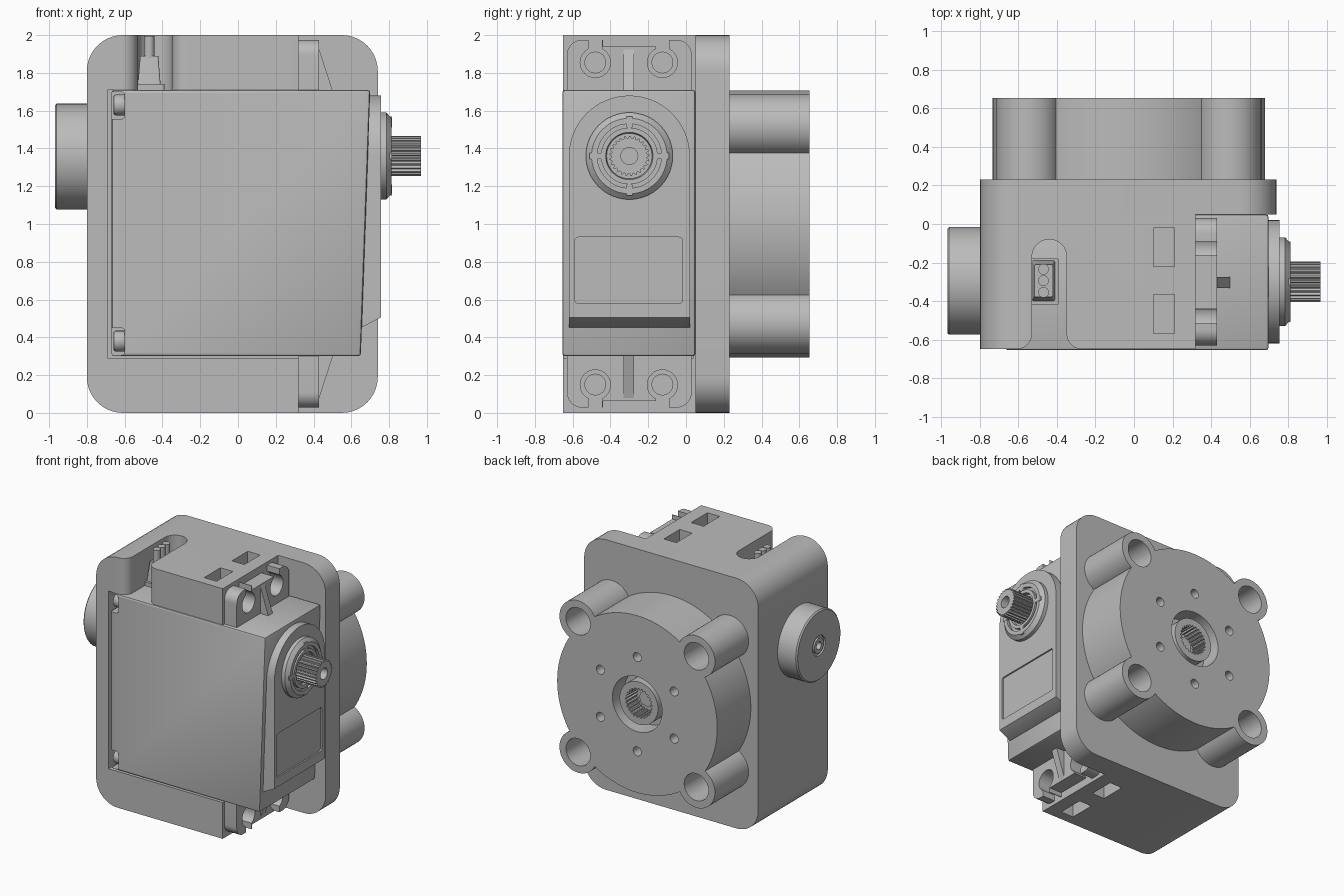
import bpy, bmesh
from math import sin, cos, pi, radians
from mathutils import Vector, Matrix

cube = bpy.data.objects.get("Cube")
if cube:
    bpy.data.objects.remove(cube, do_unlink=True)

grey = bpy.data.materials.new("plain grey")
grey.use_nodes = True
GREY = (0.5, 0.5, 0.5, 1)
grey.diffuse_color = GREY
grey.node_tree.nodes["Principled BSDF"].inputs["Base Color"].default_value = GREY


# ---- helpers ----
def to_3d(axis, a, b, depth):
    """Place a flat point (a, b) at a depth along the given axis."""
    return {"X": (depth, a, b), "Y": (a, depth, b), "Z": (a, b, depth)}[axis]


def finish(name, bm):
    bmesh.ops.recalc_face_normals(bm, faces=bm.faces)
    mesh = bpy.data.meshes.new(name)
    bm.to_mesh(mesh)
    bm.free()
    mesh.materials.append(grey)
    ob = bpy.data.objects.new(name, mesh)
    bpy.context.collection.objects.link(ob)
    return ob


def prism(name, axis, points, lo, hi, taper=1.0):
    bm = bmesh.new()
    n = len(points)
    ca = sum(p[0] for p in points) / n
    cb = sum(p[1] for p in points) / n
    low = [bm.verts.new(to_3d(axis, a, b, lo)) for a, b in points]
    top = [bm.verts.new(to_3d(axis, ca + (a - ca) * taper, cb + (b - cb) * taper, hi))
           for a, b in points]
    bm.faces.new(low)
    bm.faces.new(top)
    for i in range(n):
        j = (i + 1) % n
        bm.faces.new((low[i], low[j], top[j], top[i]))
    return finish(name, bm)


def arc(a, b, r, start, end, steps=10):
    return [(a + r * cos(radians(start + (end - start) * i / steps)),
             b + r * sin(radians(start + (end - start) * i / steps))) for i in range(steps + 1)]


def circle(a, b, r, n=48):
    return arc(a, b, r, 0, 360, n)[:-1]


def rect(a0, b0, a1, b1, r=0.0, rounded="1111"):
    """Rectangle from lower left, counter-clockwise, with chosen corners rounded."""
    pts = []
    corners = ((a0, b0, 1, 1), (a1, b0, -1, 1), (a1, b1, -1, -1), (a0, b1, 1, -1))
    for i, (a, b, sa, sb) in enumerate(corners):
        if r and rounded[i] == "1":
            pts += arc(a + sa * r, b + sb * r, r, 180 + 90 * i, 270 + 90 * i)
        else:
            pts.append((a, b))
    return pts


def lathe_x(name, profile, y, z, steps=64):
    """Revolve (x, radius) points about an axis along x."""
    bm = bmesh.new()
    verts = [bm.verts.new((x, y + r, z)) for x, r in profile]
    edges = [bm.edges.new(pair) for pair in zip(verts, verts[1:])]
    bmesh.ops.spin(bm, geom=verts + edges, cent=(0, y, z), axis=(1, 0, 0),
                   angle=2 * pi, steps=steps)
    bmesh.ops.remove_doubles(bm, verts=bm.verts, dist=0.0001)
    return finish(name, bm)


def apply(ob, mod):
    bpy.context.view_layer.objects.active = ob
    bpy.ops.object.modifier_apply(modifier=mod.name)


def boolean(ob, other, operation="DIFFERENCE"):
    mod = ob.modifiers.new("cut", "BOOLEAN")
    mod.operation = operation
    mod.solver = "EXACT"
    mod.object = other
    apply(ob, mod)
    bpy.data.objects.remove(other, do_unlink=True)


def cut(ob, axis, points, lo, hi):
    boolean(ob, prism("cutter", axis, points, lo, hi))


def bevel(ob, width):
    mod = ob.modifiers.new("bevel", "BEVEL")
    mod.width = width
    mod.segments = 2
    apply(ob, mod)


AY, AZ = -0.3, 1.36      # drive axis
GX, GZ = -0.027, 1.0     # rear gearbox centre

# ---- bracket: rear plate and C-shaped housing ----
prism("back_plate", "Y", rect(-0.8, 0, 0.74, 2, 0.19), 0.05, 0.23)
housing = prism("housing", "Y", rect(-0.8, 0, 0.32, 2, 0.19, "1001"), -0.65, 0.05)
cut(housing, "Y", rect(-0.69, 0.29, 0.5, 1.71), -0.8, 0.04)
slot = ([(-0.27, -0.67), (-0.27, -0.65)] + arc(-0.27, -0.57, 0.08, 270, 180)
        + arc(-0.44, -0.17, 0.09, 0, 180, 16)
        + arc(-0.61, -0.57, 0.08, 0, -90) + [(-0.61, -0.67)])
cut(housing, "Z", slot, 1.6, 2.1)
for y0, y1 in ((-0.57, -0.365), (-0.22, -0.02)):
    cut(housing, "Z", rect(0.1, y0, 0.21, y1), 1.78, 2.1)
    cut(housing, "Z", rect(0.1, y0, 0.21, y1), -0.1, 0.22)
for y in (-0.48, -0.125):
    for z in (0.15, 1.855):
        cut(housing, "X", circle(y, z, 0.055, 24), 0.02, 0.4)

# ---- side idler hub ----
lathe_x("idler_hub", [(-0.8, 0), (-0.8, 0.28), (-0.96, 0.28), (-0.97, 0.27), (-0.97, 0.08),
                      (-0.955, 0.08), (-0.955, 0.06), (-0.97, 0.06), (-0.97, 0.03),
                      (-0.93, 0.03), (-0.93, 0)], -0.295, 1.357)

# ---- rear gearbox: drum with four lugs ----
drum = prism("gearbox", "Y", circle(GX, GZ, 0.708, 96), 0.22, 0.655)
lugs = [(GX + sx * 0.523, GZ + sz * 0.523) for sx in (-1, 1) for sz in (-1, 1)]
for x, z in lugs:
    boolean(drum, prism("lug", "Y", circle(x, z, 0.165), 0.22, 0.655), "UNION")
for x, z in lugs:
    cut(drum, "Y", circle(x, z, 0.108, 32), 0.235, 0.7)
for i in range(6):
    a = pi / 6 + i * pi / 3
    cut(drum, "Y", circle(GX + 0.377 * cos(a), GZ + 0.377 * sin(a), 0.036, 20), 0.5, 0.7)
cut(drum, "Y", circle(GX, GZ, 0.22), 0.5, 0.7)


def gear(a, b, outer, inner, teeth):
    return [(a + r * cos(2 * pi * (i + f) / teeth), b + r * sin(2 * pi * (i + f) / teeth))
            for i in range(teeth) for f, r in ((0, outer), (0.3, outer), (0.5, inner), (0.8, inner))]


socket = prism("output_socket", "Y", circle(GX, GZ, 0.17), 0.49, 0.635)
cut(socket, "Y", gear(GX, GZ, 0.118, 0.105, 25), 0.5, 0.7)
prism("socket_screw", "Y", circle(GX, GZ, 0.06, 24), 0.49, 0.54)

# ---- servo case ----
case = prism("servo_case", "Y", [(-0.67, 0.3), (0.65, 0.3), (0.7, 1.71), (-0.67, 1.71)],
             -0.655, 0.05)
bevel(case, 0.015)
for z in (0.38, 1.63):
    cut(case, "Y", rect(-0.7, z - 0.075, -0.6, z + 0.07, 0.02), -0.7, -0.53)
    screw = prism("case_screw", "X", circle(-0.59, z, 0.055, 24), -0.66, -0.59)
    bevel(screw, 0.012)

# ---- raised side panel with arched top, sloped foot and label recess ----
arch = [(-0.62, 0.45), (0.02, 0.45)] + arc(AY, AZ, 0.32, 0, 180, 32)
panel = prism("side_panel", "X", arch, 0.6, 0.756)
cut(panel, "Y", [(0.64, 0.44), (0.65, 0.45), (0.756, 0.505), (0.9, 0.505), (0.9, 0.4)], -0.8, 0.2)
cut(panel, "X", rect(-0.59, 0.58, -0.018, 0.93, 0.02), 0.744, 0.9)

# ---- output collar and splined shaft ----
lathe_x("collar", [(0.74, 0), (0.74, 0.23), (0.785, 0.23), (0.812, 0.2), (0.812, 0.17),
                   (0.79, 0.17), (0.79, 0.15), (0.812, 0.15), (0.812, 0.125), (0.79, 0.12),
                   (0.79, 0)], AY, AZ)
for dy, dz in ((1, 0), (-1, 0), (0, 1), (0, -1)):
    y, z = AY + 0.18 * dy, AZ + 0.18 * dz
    h, w = (0.03, 0.016) if dy else (0.016, 0.03)
    prism("collar_key", "X", rect(y - h, z - w, y + h, z + w), 0.78, 0.814)
shaft = prism("spline_shaft", "X", gear(AY, AZ, 0.106, 0.094, 25), 0.78, 0.97)
cut(shaft, "X", circle(AY, AZ, 0.045, 24), 0.85, 1.1)

# ---- mounting ears and ribs, top and bottom ----
for name, base, s in (("upper", 1.0, 1), ("lower", 1.003, -1)):
    def flip(points, base=base, s=s):
        return [(a, base + s * (b - 1)) for a, b in points]

    ear = prism(name + "_ear", "X", flip(rect(-0.63, 1.69, 0.03, 1.975, 0.08, "0011")), 0.32, 0.43)
    cut(ear, "X", flip(rect(-0.44, 1.94, -0.16, 2.1)), 0.2, 0.6)
    for y in (-0.48, -0.125):
        cut(ear, "X", flip(circle(y, 1.855, 0.08, 32)), 0.2, 0.6)
        cut(ear, "X", flip(rect(y - 0.035, 1.86, y + 0.035, 2.1)), 0.2, 0.6)
    prism(name + "_rib", "Y", flip([(0.42, 1.7), (0.503, 1.7), (0.43, 1.925), (0.42, 1.925)]),
          -0.332, -0.276)

# ---- cable gland and wires ----
prism("gland_base", "Z", rect(-0.54, -0.42, -0.39, -0.18, 0.01), 1.7, 1.74)
prism("gland", "Z", rect(-0.53, -0.4, -0.41, -0.19, 0.01), 1.74, 1.89, 0.8)
for i in range(3):
    prism("wire", "Z", circle(-0.47, -0.355 + 0.06 * i, 0.028, 20), 1.88, 1.995)

# ---- shading: smooth curves, sharp edges ----
bpy.ops.object.select_all(action="DESELECT")
for ob in bpy.context.scene.objects:
    if ob.type == "MESH":
        ob.select_set(True)
        bpy.context.view_layer.objects.active = ob
bpy.ops.object.shade_smooth_by_angle(angle=radians(30))
